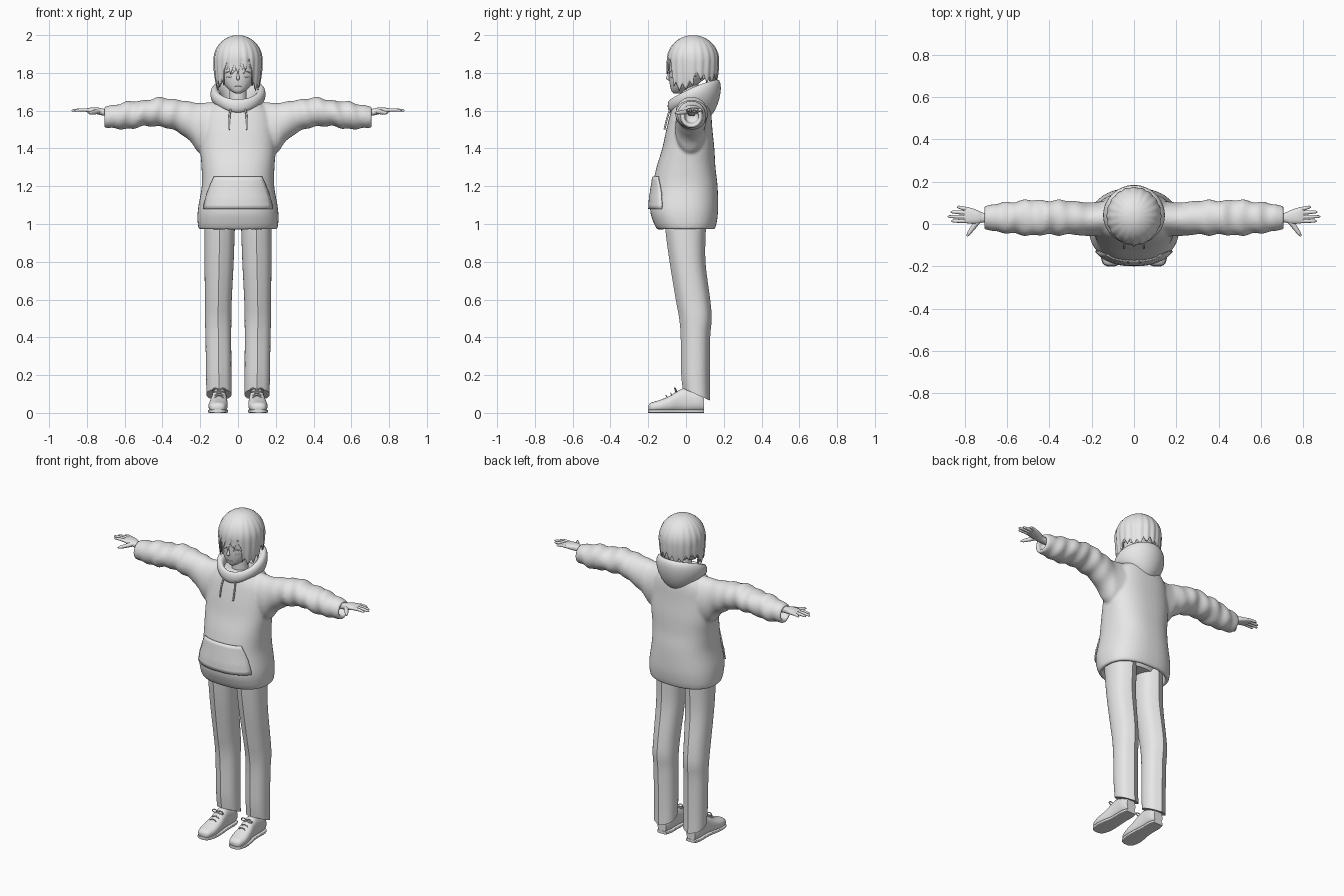
import bpy, bmesh, math
from mathutils import Vector

cube = bpy.data.objects.get("Cube")
if cube:
    bpy.data.objects.remove(cube, do_unlink=True)

clay = bpy.data.materials.new("light_grey")
clay.use_nodes = True
GREY = (0.8, 0.8, 0.8, 1)
clay.diffuse_color = GREY
clay.node_tree.nodes["Principled BSDF"].inputs["Base Color"].default_value = GREY


def add(name, mesh, mirror=False, angle=40):
    ob = bpy.data.objects.new(name, mesh)
    bpy.context.collection.objects.link(ob)
    mesh.materials.clear()
    mesh.materials.append(clay)
    bpy.ops.object.select_all(action='DESELECT')
    ob.select_set(True)
    bpy.context.view_layer.objects.active = ob
    bpy.ops.object.shade_smooth_by_angle(angle=math.radians(angle))
    if mirror:
        m = ob.modifiers.new("mirror", 'MIRROR')
        m.use_mirror_merge = False
    return ob


def smooth(rings, k=5):
    """Catmull-Rom interpolation between rings."""
    out = []
    for i in range(len(rings) - 1):
        p = [rings[max(0, min(len(rings) - 1, i + j))] for j in (-1, 0, 1, 2)]
        for s in range(k):
            t = s / k
            out.append(tuple(0.5 * (2 * b + (c - a) * t + (2 * a - 5 * b + 4 * c - d) * t * t
                                    + (3 * b - a - 3 * c + d) * t ** 3) for a, b, c, d in zip(*p)))
    return out + [rings[-1]]


def skin(bm, loops, closed=False):
    """Bridge equal vertex loops with quads and cap open ends."""
    n = len(loops[0])
    pairs = list(zip(loops, loops[1:])) + ([(loops[-1], loops[0])] if closed else [])
    for a, b in pairs:
        for i in range(n):
            j = (i + 1) % n
            bm.faces.new((a[i], a[j], b[j], b[i]))
    if not closed:
        bm.faces.new(loops[0])
        bm.faces.new(loops[-1])
    bmesh.ops.recalc_face_normals(bm, faces=bm.faces)


def finish(bm, name):
    me = bpy.data.meshes.new(name)
    bm.to_mesh(me)
    bm.free()
    return me


def power(v, e):
    return math.copysign(abs(v) ** e, v)


def loft(name, rings, axis='Z', n=2.0, sides=32, deform=None, bm=None):
    """Rings are (position on axis, centre a, centre b, radius a, radius b)."""
    own = bm is None
    bm = bm or bmesh.new()
    loops = []
    for p, ca, cb, ra, rb in rings:
        loop = []
        for i in range(sides):
            t = 2 * math.pi * i / sides
            a, b = ca + ra * power(math.cos(t), 2 / n), cb + rb * power(math.sin(t), 2 / n)
            co = Vector({'Z': (a, b, p), 'X': (p, a, b), 'Y': (a, p, b)}[axis])
            if deform:
                deform(co, t)
            loop.append(bm.verts.new(co))
        loops.append(loop)
    skin(bm, loops)
    return finish(bm, name) if own else None


def tube(name, pts, r, mirror=False, taper=None):
    cu = bpy.data.curves.new(name, 'CURVE')
    cu.dimensions = '3D'
    cu.bevel_depth, cu.bevel_resolution, cu.resolution_u = r, 3, 6
    cu.use_fill_caps = True
    sp = cu.splines.new('BEZIER')
    sp.bezier_points.add(len(pts) - 1)
    for i, (bp, p) in enumerate(zip(sp.bezier_points, pts)):
        bp.co = p
        bp.handle_left_type = bp.handle_right_type = 'AUTO'
        bp.radius = taper[i] if taper else 1
    tmp = bpy.data.objects.new(name, cu)
    me = bpy.data.meshes.new_from_object(tmp)
    bpy.data.objects.remove(tmp)
    return add(name, me, mirror)


def front(rings, x, z, n, off=0.0):
    """Point on the front of a vertical loft."""
    r = min(rings, key=lambda q: abs(q[0] - z))
    return (x, r[2] - r[4] * max(0, 1 - abs(x / r[3]) ** n) ** (1 / n) - off, z)


# Hoodie: torso and sleeves fused into one cloth surface
torso = smooth([(.97, 0, .0, .207, .152), (1.01, 0, -.005, .214, .168), (1.08, 0, -.01, .212, .18),
                (1.2, 0, -.005, .192, .172), (1.3, 0, 0, .193, .156), (1.4, 0, .012, .2, .138),
                (1.5, 0, .018, .195, .122), (1.58, 0, .025, .18, .109), (1.63, 0, .03, .14, .095),
                (1.65, 0, .03, .1, .075)], 8)
inside = [(1.03, 0, 0, .185, .135), (.971, 0, 0, .188, .133)]
bm = bmesh.new()
loft("", inside + torso, n=2.4, sides=48, bm=bm)


def wrinkle(co, t):
    w = max(0, min(1, (co.x - .2) / .15, (.7 - co.x) / .05))
    s = .004 * w * (math.sin(co.x * 75 + 1.5 * math.sin(t)) + .6 * math.sin(co.x * 41 - 2 * t))
    co.y += s * math.cos(t)
    co.z += s * math.sin(t)


sleeve = smooth([(.1, .03, 1.5, .085, .15), (.2, .022, 1.507, .08, .134), (.25, .025, 1.54, .08, .106),
                 (.3, .03, 1.565, .08, .09), (.4, .03, 1.592, .082, .077), (.5, .03, 1.585, .083, .07),
                 (.6, .03, 1.573, .074, .071), (.68, .03, 1.567, .06, .06), (.71, .03, 1.565, .055, .055)], 8)
loft("", sleeve + [(.711, .03, 1.565, .038, .038), (.66, .03, 1.57, .036, .036)], 'X', deform=wrinkle, bm=bm)
hoodie = add("hoodie", finish(bm, "hoodie"), True)
rm = hoodie.modifiers.new("fuse", 'REMESH')
rm.mode, rm.voxel_size, rm.use_smooth_shade = 'VOXEL', .008, True
sm = hoodie.modifiers.new("soften", 'SMOOTH')
sm.factor, sm.iterations = .5, 6

# Hood: swept ring, thin at the throat and a deep bag behind
bm = bmesh.new()
loops = []
for i in range(64):
    t = 2 * math.pi * i / 64
    b = (1 + math.sin(t)) / 2
    a, h = .017 + .02 * b, .035 - .025 * b + .09 * b * b
    zc = 1.625 + .16 * b - .12 * b * b
    loop = []
    for j in range(20):
        f = 2 * math.pi * j / 20
        r = a * math.cos(f) + .25 * b * h * math.sin(f)
        loop.append(bm.verts.new(((.118 + r) * math.cos(t), .03 + (.11 + r) * math.sin(t),
                                  zc + h * math.sin(f))))
    loops.append(loop)
skin(bm, loops, closed=True)
add("hood", finish(bm, "hood"))

# Front pocket panel following the torso
bm = bmesh.new()
grid = []
for i in range(9):
    z = 1.08 + .17 * i / 8
    w = .18 - .055 * (i / 8) ** 1.5
    grid.append([bm.verts.new(front(torso, w * (j / 8 - 1), z, 2.4, .004)) for j in range(17)])
for a, b in zip(grid, grid[1:]):
    for j in range(16):
        bm.faces.new((a[j], a[j + 1], b[j + 1], b[j]))
pocket = add("pocket", finish(bm, "pocket"))
pocket.modifiers.new("thickness", 'SOLIDIFY').thickness = -.006

tube("drawstring", [front(torso, x, z, 2.4, .012) for x, z in ((.035, 1.625), (.045, 1.57), (.046, 1.5))],
     .005, True)

# Trousers with pressed creases and slanted hems
def press(co, t):
    d = abs(math.cos(t))
    if d < .35:
        co.y += .009 * (1 - d / .35) * math.sin(t)
    co.z += .45 * (.05 - co.y) * max(0, min(1, 1 - (co.z - .1) / .2))


legs = smooth([(.1, .101, .055, .066, .064), (.2, .102, .05, .067, .067), (.4, .104, .05, .068, .069),
               (.5, .105, .05, .07, .077), (.6, .104, .037, .071, .082), (.8, .1, .008, .077, .086),
               (.97, .097, -.002, .08, .098), (1.04, .095, 0, .08, .1)])
add("trouser_leg", loft("trouser_leg", legs, n=2.2, sides=40, deform=press), True, 25)
add("hips", loft("hips", [(.985, 0, 0, .15, .09), (1.05, 0, 0, .18, .12)]))

# Shoes
foot = smooth([(-.198, .108, .028, .018, .012), (-.185, .108, .03, .038, .024), (-.14, .106, .036, .05, .032),
               (-.09, .103, .046, .048, .042), (-.04, .1, .062, .042, .056), (0, .1, .068, .04, .062),
               (.06, .1, .06, .04, .052), (.095, .1, .05, .03, .04)])


def flatten(co, t):
    co.z = max(co.z, .012)


add("shoe", loft("shoe", foot, 'Y', 2.4, deform=flatten), True)
add("sole", loft("sole", [(y * 1.01, x, .009, r * 1.05, .009) for y, x, _, r, _ in foot], 'Y', 6), True)
for k in range(3):
    y, z = -.1 + .025 * k, .093 + .011 * k
    tube("lace", [(.078, y, z - .012), (.1, y - .005, z), (.124, y, z - .012)], .003, True)
for s in (-1, 1):
    tube("bow_loop", [(.1, -.05, .118), (.1 + s * .025, -.06, .132), (.1 + s * .035, -.055, .115),
                      (.1, -.05, .116)], .003, True)

# Hands
palm = smooth([(.65, .03, 1.59, .022, .02), (.71, .03, 1.592, .022, .018), (.74, .033, 1.598, .032, .018),
               (.78, .04, 1.602, .038, .014), (.805, .043, 1.602, .036, .009)])
add("palm", loft("palm", palm, 'X', 2.4, 24), True)
for name, y0, y1, tip in (("index_finger", .014, .014, .865), ("middle_finger", .034, .035, .882),
                          ("ring_finger", .053, .057, .868), ("little_finger", .07, .08, .838)):
    tube(name, [(.785, y0, 1.602), ((.785 + tip) / 2, (y0 + y1) / 2, 1.604), (tip - .008, y1, 1.601),
                (tip, y1, 1.6)], .0095, True, (1, .95, .7, .25))
tube("thumb", [(.735, .02, 1.597), (.76, -.015, 1.592), (.782, -.045, 1.588), (.79, -.058, 1.587)],
     .012, True, (1.2, 1, .75, .3))

# Head and neck
face = smooth([(1.69, 0, -.045, .012, .018), (1.703, 0, -.038, .036, .038), (1.73, 0, -.018, .066, .066),
               (1.77, 0, .004, .09, .094), (1.82, 0, .018, .104, .11), (1.88, 0, .025, .108, .117),
               (1.95, 0, .03, .075, .08)], 6)
add("head", loft("head", face, n=2.1, sides=40))
add("neck", loft("neck", [(1.58, 0, .03, .06, .055), (1.66, 0, .02, .046, .046), (1.76, 0, .02, .045, .045)]))
tube("nose", [(0, -.085, 1.81), (0, -.094, 1.785), (0, -.098, 1.772), (0, -.08, 1.765)], .009, False,
     (.3, .7, 1, .6))
tube("mouth", [front(face, x, 1.727 + abs(x) * .1, 2.1) for x in (-.018, 0, .018)], .0025)
tube("upper_lash", [front(face, x, z, 2.1) for x, z in ((.028, 1.797), (.045, 1.808), (.066, 1.8))],
     .003, True)
tube("lower_lash", [front(face, x, z, 2.1) for x, z in ((.035, 1.778), (.048, 1.775), (.062, 1.78))],
     .002, True)


# Hair: shells split into grooved, pointed locks
def hair(name, locks, size, drop, shift):
    bm = bmesh.new()
    cols, rows = locks * 8, 20
    loops = []
    for r in range(1, rows + 1):
        s, loop = r / rows, []
        for c in range(cols):
            t = 2 * math.pi * c / cols
            d = abs((t + math.pi / 2 + math.pi) % (2 * math.pi) - math.pi)
            tri = abs(2 * ((c / 8 + shift) % 1) - 1)
            base = 1.8 if d < .65 else 1.715 if d < 1.6 else 1.755
            bottom = base + drop + (.065 if d < .65 else .04) * tri + .012 * math.sin(5 * t + 1)
            if s <= .6:
                q = s / .6 * math.pi / 2
                z, f = 1.865 + .135 * size * math.cos(q), math.sin(q)
            else:
                z = 1.865 + (bottom - 1.865) * (s - .6) / .4
                f = 1 - .15 * ((1.865 - z) / .15) ** 2 * min(1, d / 1.5)
            f *= size * (1 - .035 * tri * min(1, s * 1.5))
            loop.append(bm.verts.new((.131 * f * math.cos(t), .037 + .139 * f * math.sin(t), z)))
        loops.append(loop)
    skin(bm, loops)
    bm.faces.ensure_lookup_table()
    bm.faces.remove(bm.faces[-1])  # open underside
    ob = add(name, finish(bm, name), angle=35)
    ob.modifiers.new("thickness", 'SOLIDIFY').thickness = .006


hair("hair", 20, 1.0, 0, .5)
hair("under_hair", 17, .955, .008, .2)
